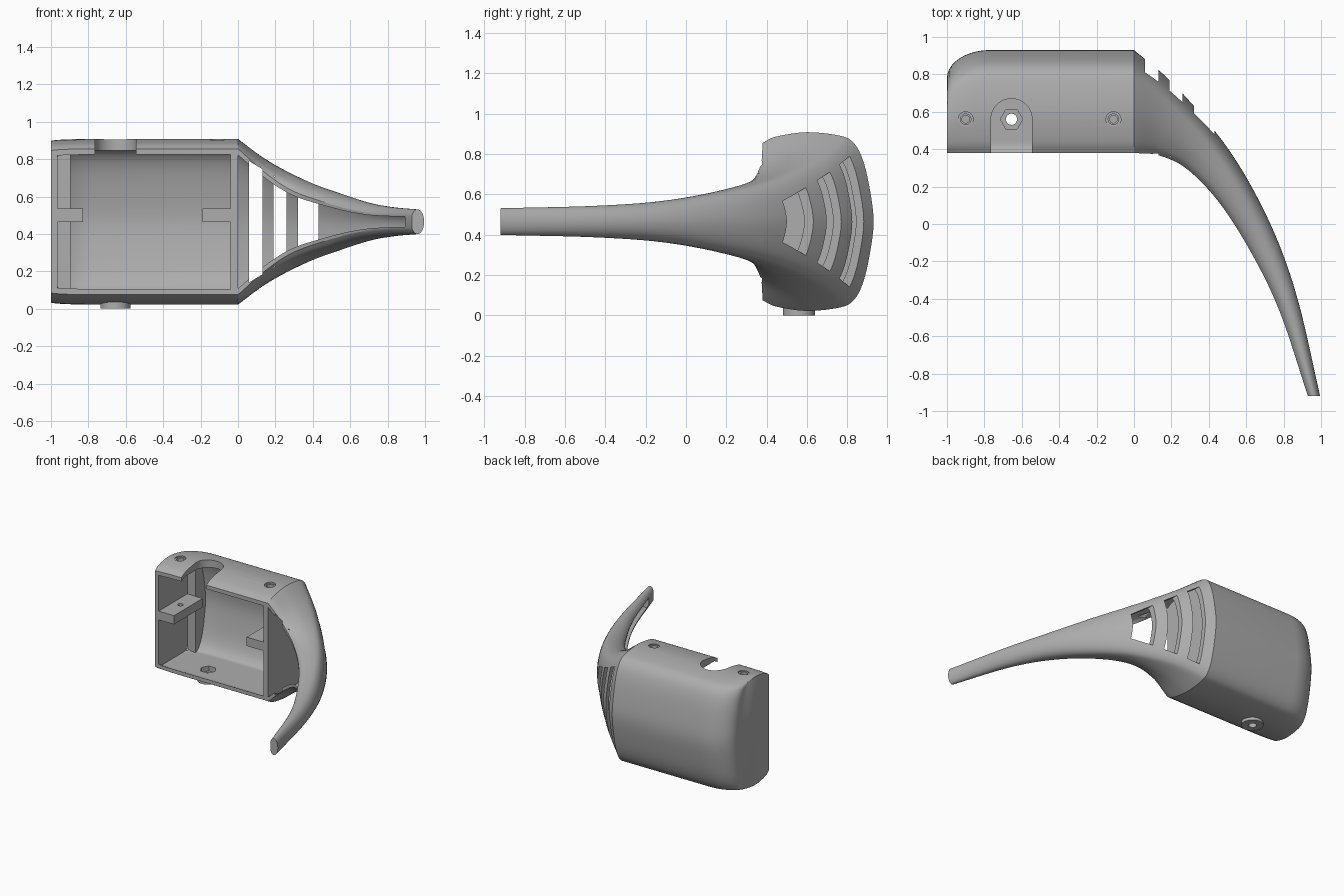
import bpy, bmesh, math
from mathutils import Vector

if "Cube" in bpy.data.objects:
    bpy.data.objects.remove(bpy.data.objects["Cube"], do_unlink=True)

MID = 0.465          # height of the plane of symmetry
FRONT = 0.38         # y of the open front

grey = bpy.data.materials.new("plain_grey")
grey.use_nodes = True
grey.diffuse_color = (0.42, 0.42, 0.42, 1)
grey.node_tree.nodes["Principled BSDF"].inputs["Base Color"].default_value = (0.42, 0.42, 0.42, 1)


def finish(name, bm):
    bmesh.ops.recalc_face_normals(bm, faces=bm.faces)
    mesh = bpy.data.meshes.new(name)
    bm.to_mesh(mesh)
    bm.free()
    mesh.materials.append(grey)
    obj = bpy.data.objects.new(name, mesh)
    bpy.context.collection.objects.link(obj)
    return obj


def loft(name, rings):
    """Solid skin through equal closed rings, capped at both ends."""
    bm = bmesh.new()
    loops = [[bm.verts.new(p) for p in ring] for ring in rings]
    n = len(loops[0])
    for a, b in zip(loops, loops[1:]):
        for i in range(n):
            j = (i + 1) % n
            bm.faces.new((a[i], a[j], b[j], b[i]))
    bm.faces.new(loops[0])
    bm.faces.new(loops[-1])
    return finish(name, bm)


def box(name, x0, x1, y0, y1, z0, z1):
    return loft(name, [[(x, y0, z0), (x, y1, z0), (x, y1, z1), (x, y0, z1)] for x in (x0, x1)])


def cylinder(name, x, y, r, z0, z1, sides=32):
    ring = [(x + r * math.cos(2 * math.pi * i / sides), y + r * math.sin(2 * math.pi * i / sides))
            for i in range(sides)]
    return loft(name, [[(px, py, z) for px, py in ring] for z in (z0, z1)])


def cut(target, *cutters):
    for c in cutters:
        mod = target.modifiers.new("cut", 'BOOLEAN')
        mod.operation, mod.solver, mod.object = 'DIFFERENCE', 'EXACT', c
        bpy.context.view_layer.objects.active = target
        bpy.ops.object.modifier_apply(modifier=mod.name)
        bpy.data.objects.remove(c, do_unlink=True)


def spline(points, steps):
    """Catmull-Rom curve through points of any dimension."""
    pts = [Vector(p) for p in points]
    pts = [2 * pts[0] - pts[1]] + pts + [2 * pts[-1] - pts[-2]]
    out = []
    for a, b, c, d in zip(pts, pts[1:], pts[2:], pts[3:]):
        for k in range(steps):
            t = k / steps
            out.append(b + (c - a) * (t / 2) + (2 * a - 5 * b + 4 * c - d) * (t * t / 2)
                       + (3 * b - a - 3 * c + d) * (t ** 3 / 2))
    return out + [pts[-2]]


# Shell cross-section: u runs front to back, v is the half height
half = [(0, .88), (.12, .95), (.4, 1), (.7, .96), (.82, .88), (.9, .7), (.96, .4), (1, 0)]
profile = spline(half + [(u, -v) for u, v in half[-2::-1]], 4)
N = len(profile)


def section(blend):
    """Blend the housing section into a near-ellipse."""
    out = []
    for i, p in enumerate(profile):
        a = math.radians(150) * (1 - 2 * i / (N - 1))
        out.append(p.lerp(Vector((.5 + .5 * math.cos(a), math.sin(a))), blend))
    return out


def ring(inner, outer, h, blend=0, wall=0, vmax=2):
    """Place a section between two plan points; wall > 0 gives the cavity."""
    a, b = Vector(inner), Vector(outer)
    length = (b - a).length
    pts = []
    for u, v in section(blend):
        if wall:
            u *= 1 - wall / length
            v = max(-vmax, min(vmax, v * (1 - wall / h)))
        pts.append((u, v))
    if wall:
        pts = [(-.3, pts[0][1])] + pts + [(-.3, pts[-1][1])]
    return [(*(a + (b - a) * u), MID + v * h) for u, v in pts]


# Housing: straight shell with a rounded back corner at its closed end
def housing_rings(end, start, wall=0):
    rings = []
    for k in range(11):
        a = math.pi / 2 * k / 10
        x = max(-.77 - .23 * math.sin(a), end)
        drop = 1 - math.cos(a)
        rings.append(ring((x, FRONT), (x, .93 - .15 * drop), .443 - .012 * drop, 0, wall, .86))
        if x == end:
            break
    first = ring((start, FRONT), (start, .93), .443, 0, wall, .86)
    return [first] + rings


housing = loft("housing", housing_rings(-1, 0))
cavity = loft("cavity", housing_rings(-.965, -.04, .035))
cut(cavity, box("post_space", -1.05, -.895, .74, 1.2, -.2, 1.2))
cut(housing, cavity)

# Openings in the housing: cable notch, screw holes, nut recess
BX, BY = -.655, .56
cut(housing,
    box("notch", BX - .11, BX + .11, .2, BY, .7, 1.1),
    cylinder("notch_end", BX, BY, .11, .7, 1.1, 48),
    cylinder("nut_recess", BX, BY, .06, .045, .3, 6),
    cylinder("bolt_hole", BX, BY, .03, -.1, .3))
for x in (-.9, -.11):
    cut(housing, cylinder("screw_hole", x, BY, .028, .75, 1.1),
        cylinder("screw_head", x, BY, .04, .895, 1.1))

# Bolt boss underneath
boss = cylinder("bolt_boss", BX, BY, .08, 0, .04, 48)
cut(boss, cylinder("boss_hole", BX, BY, .03, -.1, .2))

# Inner mounting tabs
tabs = []
for name, x0, x1, hx in (("left_end_tab", -.97, -.83, -.9), ("arm_end_tab", -.19, -.03, -.11)):
    tab = box(name, x0, x1, FRONT, .74, .465, .535)
    cut(tab, cylinder("tab_hole", hx, BY, .02, .3, .7))
    tabs.append(tab)

# Arm: stations of inner x, y, outer x, y and half height
stations = spline([
    (0, .38, 0, .93, .443), (.13, .365, .2, .76, .325), (.28, .29, .43, .5, .22),
    (.45, .11, .6, .25, .156), (.62, -.16, .76, -.07, .103), (.775, -.48, .88, -.42, .078),
    (.925, -.92, .995, -.92, .066)], 8)


def arm_rings(wall=0):
    rings = []
    last = len(stations) - 1
    for i, s in enumerate(stations):
        t = i / last
        if wall and t > .97:
            break
        w = wall * (1 - .5 * t)
        rings.append(ring(s[0:2], s[2:4], s[4], min(1, t * 1.3) ** 1.5, w))
    if wall:
        rings.insert(0, [(x - .02, y, z) for x, y, z in rings[0]])
    return rings


arm = loft("arm", arm_rings())
cut(arm, loft("arm_cavity", arm_rings(.038)))

# Vent slots, narrowing along the arm
for x0, x1 in ((.06, .13), (.19, .26), (.32, .43)):
    h0, h1 = .36 - .6 * x0, .36 - .6 * x1
    cut(arm, loft("slot", [[(x0, y, MID - h0), (x1, y, MID - h1), (x1, y, MID + h1), (x0, y, MID + h0)]
                           for y in (.36, 1.2)]))

# Smooth shading with crisp edges
bpy.ops.object.select_all(action='DESELECT')
for obj in [housing, boss, arm] + tabs:
    obj.select_set(True)
bpy.context.view_layer.objects.active = housing
bpy.ops.object.shade_smooth_by_angle(angle=math.radians(30))
